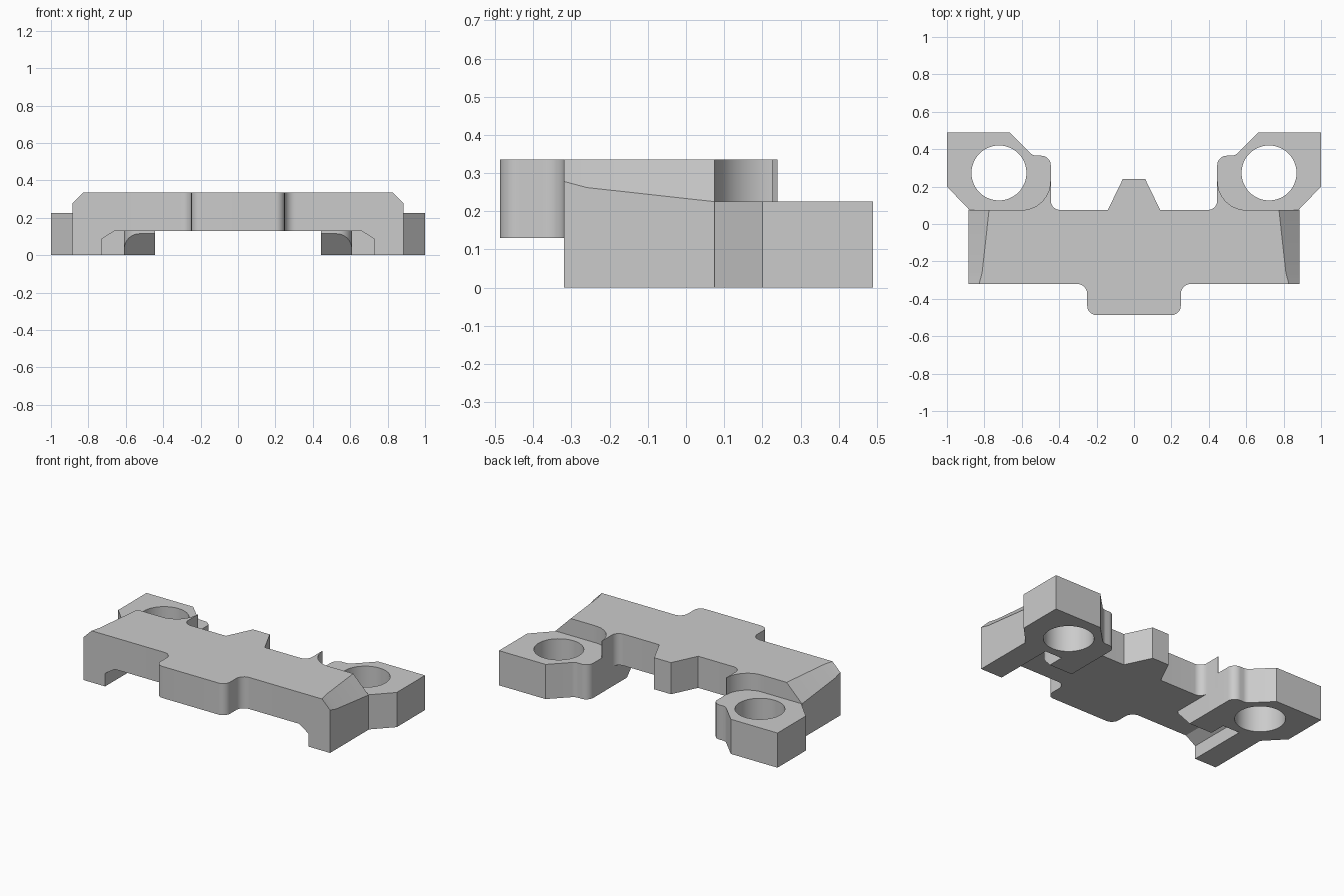
import bpy, bmesh, math
from mathutils import Vector

cube = bpy.data.objects.get("Cube")
if cube:
    bpy.data.objects.remove(cube, do_unlink=True)

grey = bpy.data.materials.new("light_grey")
grey.use_nodes = True
grey.diffuse_color = (0.6, 0.6, 0.6, 1)
grey.node_tree.nodes["Principled BSDF"].inputs["Base Color"].default_value = (0.6, 0.6, 0.6, 1)

BOTTOM, TOP, EAR_TOP = 0.13, 0.335, 0.225
BACK, FRONT = 0.075, -0.32


def rounded(points, steps=8):
    """Turn (x, y, radius) corners into an outline with filleted corners."""
    out = []
    for i, (x, y, r) in enumerate(points):
        p = Vector((x, y))
        if r == 0:
            out.append(p)
            continue
        a = (Vector(points[i - 1][:2]) - p).normalized()
        b = (Vector(points[(i + 1) % len(points)][:2]) - p).normalized()
        half = a.angle(b) / 2
        centre = p + (a + b).normalized() * (r / math.sin(half))
        start = p + a * (r / math.tan(half)) - centre
        end = p + b * (r / math.tan(half)) - centre
        for k in range(steps + 1):
            t = k / steps
            out.append(centre + start.lerp(end, t).normalized() * r)
    return out


def loft(name, rings):
    """Skin matching rings of points and cap both ends."""
    bm = bmesh.new()
    rows = [[bm.verts.new(p) for p in ring] for ring in rings]
    n = len(rows[0])
    for low, high in zip(rows, rows[1:]):
        for i in range(n):
            j = (i + 1) % n
            bm.faces.new((low[i], low[j], high[j], high[i]))
    bm.faces.new(rows[0][::-1])
    bm.faces.new(rows[-1])
    bmesh.ops.recalc_face_normals(bm, faces=bm.faces)
    mesh = bpy.data.meshes.new(name)
    bm.to_mesh(mesh)
    bm.free()
    mesh.materials.append(grey)
    obj = bpy.data.objects.new(name, mesh)
    bpy.context.collection.objects.link(obj)
    return obj


def prism(name, outline, z0, z1, side=1):
    """Extrude a plan outline; z0 may be a function of y."""
    floor = z0 if callable(z0) else lambda y: z0
    return loft(name, [[(x * side, y, floor(y)) for x, y in outline],
                       [(x * side, y, z1) for x, y in outline]])


def finish(obj):
    bpy.ops.object.select_all(action='DESELECT')
    obj.select_set(True)
    bpy.context.view_layer.objects.active = obj
    bpy.ops.object.shade_smooth_by_angle(angle=math.radians(30))


# Centre plate with front tongue, rear tooth and the horns beside the ears
half = [(0.25, -0.487, 0.05), (0.25, FRONT, 0.055), (0.62, FRONT, 0), (0.62, BACK, 0),
        (0.448, BACK, 0.15), (0.448, 0.226, 0), (0.445, 0.226, 0), (0.445, BACK, 0.05),
        (0.14, BACK, 0), (0.06, 0.24, 0)]
full = half + [(-x, y, r) for x, y, r in reversed(half)]
parts = [prism("centre_plate", rounded(full), BOTTOM, TOP)]

ear_outline = rounded([(1, 0.49, 0), (0.665, 0.49, 0), (0.54, 0.365, 0.05), (0.445, 0.365, 0.05),
                       (0.445, BACK, 0), (0.88, BACK, 0), (1, 0.2, 0)])
rib_nose = rounded([(0.445, -0.03, 0), (0.445, -0.134, 0), (0.61, -0.134, 0.08), (0.61, -0.03, 0)])

for side, label in ((1, "left"), (-1, "right")):
    # End block with foot and a chamfer that widens towards the back
    rings = []
    for y, edge in ((FRONT, 0.278), (-0.26, 0.262), (BACK, EAR_TOP)):
        section = [(0.73, 0), (0.885, 0), (0.885, edge), (0.885 + edge - TOP, TOP), (0.62, TOP),
                   (0.62, BOTTOM), (0.66, BOTTOM), (0.73, 0.085)]
        rings.append([(x * side, y, z) for x, z in section])
    parts.append(loft(label + "_end_block", rings))

    # Ear with a through hole
    ear = prism(label + "_ear", ear_outline, 0, EAR_TOP, side)
    bpy.ops.mesh.primitive_cylinder_add(vertices=48, radius=0.147, depth=1,
                                        location=(0.722 * side, 0.273, 0.1))
    cutter = bpy.context.object
    cutter.hide_render = True
    cut = ear.modifiers.new("hole", 'BOOLEAN')
    cut.operation, cut.solver, cut.object = 'DIFFERENCE', 'EXACT', cutter
    bpy.context.view_layer.objects.active = ear
    bpy.ops.object.modifier_apply(modifier=cut.name)
    bpy.data.objects.remove(cutter, do_unlink=True)
    parts.append(ear)

    # Rib under the plate, with a sloped rounded nose
    parts.append(prism(label + "_rib_nose", rib_nose, lambda y: (-0.03 - y) * 1.1, BOTTOM, side))
    rib = [(0.445, -0.03), (0.61, -0.03), (0.61, BACK), (0.445, BACK)]
    parts.append(prism(label + "_rib", rib, 0, BOTTOM, side))

for part in parts:
    finish(part)
